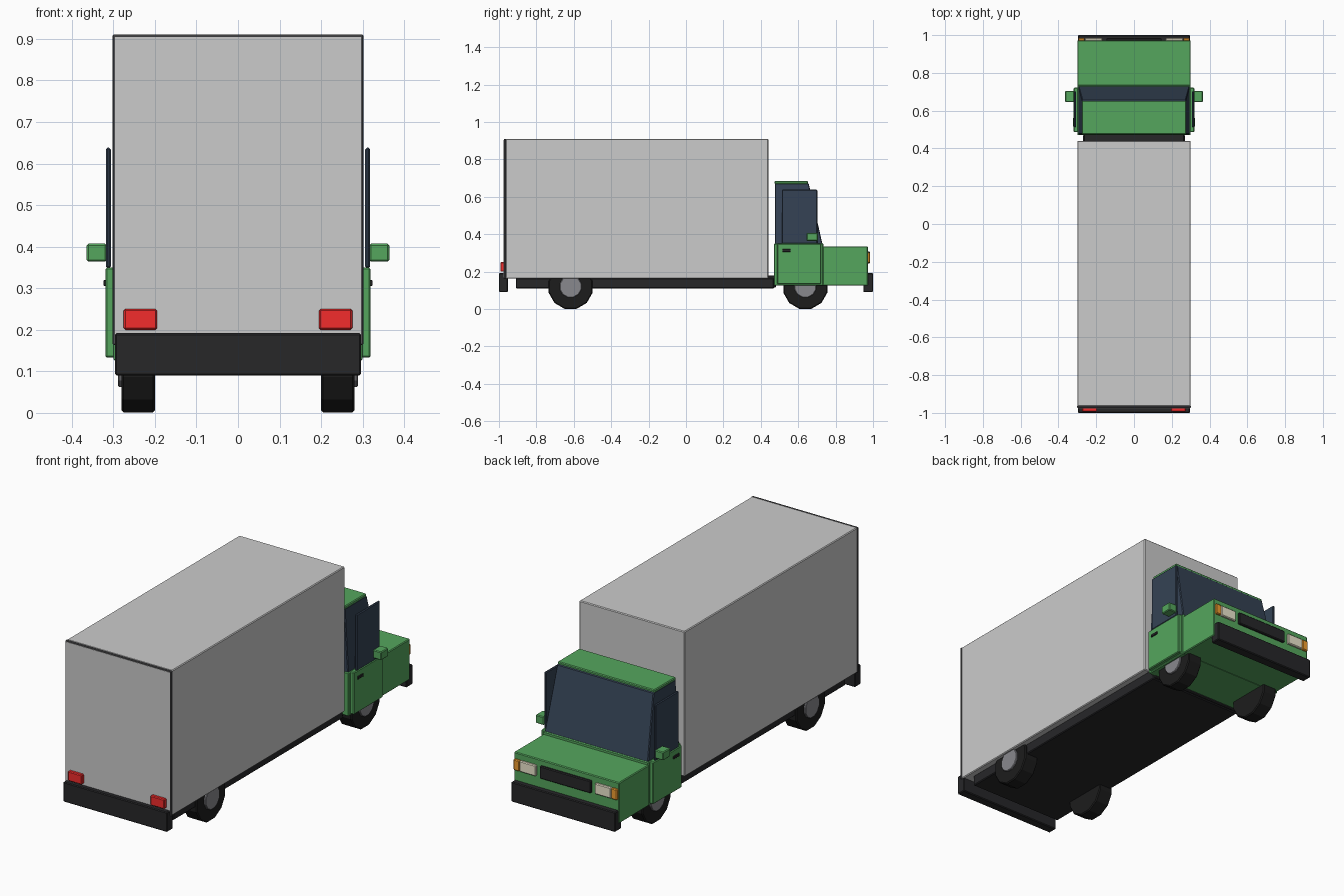
import bpy, bmesh, math
from mathutils import Matrix

if "Cube" in bpy.data.objects:
    bpy.data.objects.remove(bpy.data.objects["Cube"])


def mat(name, r, g, b):
    m = bpy.data.materials.new(name)
    m.diffuse_color = (r, g, b, 1)
    m.use_nodes = True
    m.node_tree.nodes["Principled BSDF"].inputs["Base Color"].default_value = m.diffuse_color
    return m


GREEN = mat("green_paint", 0.09, 0.38, 0.11)
BLACK = mat("black_trim", 0.02, 0.02, 0.022)
TYRE = mat("tyre_rubber", 0.012, 0.012, 0.012)
GLASS = mat("dark_glass", 0.035, 0.055, 0.09)
RIM = mat("rim_metal", 0.25, 0.25, 0.27)
FRAME = mat("frame_grey", 0.08, 0.08, 0.085)
RED = mat("tail_red", 0.9, 0.025, 0.025)
CREAM = mat("headlight_cream", 0.85, 0.8, 0.62)
ORANGE = mat("indicator_orange", 0.9, 0.35, 0.03)


def finish(name, bm, material, bevel):
    bmesh.ops.recalc_face_normals(bm, faces=bm.faces)
    me = bpy.data.meshes.new(name)
    bm.to_mesh(me)
    bm.free()
    ob = bpy.data.objects.new(name, me)
    bpy.context.collection.objects.link(ob)
    if material:
        me.materials.append(material)
    if bevel:
        mod = ob.modifiers.new("Bevel", 'BEVEL')
        mod.width = bevel
        mod.segments = 1
    return ob


def box(name, x, y, z, material=None, bevel=0.004):
    """Box from (min, max) ranges."""
    bm = bmesh.new()
    bmesh.ops.create_cube(bm, size=1)
    for v in bm.verts:
        v.co = [r[0] if c < 0 else r[1] for c, r in zip(v.co, (x, y, z))]
    return finish(name, bm, material, bevel)


def pair(name, x, y, z, material, bevel=0.004):
    """Same box on both sides of the truck."""
    box(name + "_right", x, y, z, material, bevel)
    box(name + "_left", (-x[1], -x[0]), y, z, material, bevel)


def disc(name, x0, x1, y, z, r, sides, material, bevel):
    bm = bmesh.new()
    turn = Matrix.Rotation(math.pi / 2, 4, 'Y') @ Matrix.Rotation(math.pi / sides, 4, 'Z')
    bmesh.ops.create_cone(bm, cap_ends=True, segments=sides, radius1=r, radius2=r,
                          depth=abs(x1 - x0),
                          matrix=Matrix.Translation(((x0 + x1) / 2, y, z)) @ turn)
    return finish(name, bm, material, bevel)


# Cargo body, rear frame and door
box("cargo_box", (-0.3, 0.3), (-0.965, 0.44), (0.163, 0.91))
box("rear_frame", (-0.302, 0.302), (-0.974, -0.962), (0.163, 0.91), FRAME, 0.003)
box("rear_door", (-0.296, 0.296), (-0.976, -0.968), (0.168, 0.904), None, 0)

# Chassis and the link to the cab
box("chassis", (-0.27, 0.27), (-0.91, 0.47), (0.11, 0.165), BLACK)
box("cab_link", (-0.265, 0.265), (0.435, 0.48), (0.115, 0.18), BLACK)

# Cab body and bonnet
box("cab_lower", (-0.3, 0.3), (0.47, 0.735), (0.125, 0.35), GREEN)
box("bonnet", (-0.3, 0.3), (0.73, 0.972), (0.125, 0.335), GREEN)

# Glasshouse with sloped windscreen and narrowing sides
glass = box("cab_glasshouse", (-0.295, 0.295), (0.475, 0.73), (0.345, 0.672), GLASS)
for v in glass.data.vertices:
    if v.co.z > 0.5:
        v.co.x *= 0.275 / 0.295
        if v.co.y > 0.6:
            v.co.y = 0.656
box("cab_roof", (-0.276, 0.276), (0.474, 0.652), (0.667, 0.684), GREEN)

# Doors, door glass, handles, mirrors
pair("door", (0.295, 0.319), (0.487, 0.722), (0.133, 0.35), GREEN)
pair("door_window", (0.306, 0.318), (0.512, 0.702), (0.348, 0.638), GLASS)
pair("door_handle", (0.314, 0.324), (0.515, 0.56), (0.305, 0.32), BLACK, 0.002)
pair("mirror", (0.316, 0.364), (0.645, 0.705), (0.364, 0.407), GREEN)

# Bumpers
box("rear_bumper", (-0.296, 0.296), (-1.0, -0.952), (0.09, 0.192), BLACK)
box("front_bumper", (-0.296, 0.296), (0.948, 1.0), (0.09, 0.192), BLACK)

# Grille and lights
box("grille", (-0.146, 0.146), (0.965, 0.984), (0.243, 0.307), BLACK)
pair("headlight", (0.168, 0.26), (0.965, 0.984), (0.247, 0.303), CREAM)
pair("indicator", (0.261, 0.295), (0.965, 0.984), (0.247, 0.303), ORANGE)
pair("tail_light", (0.195, 0.275), (-0.993, -0.97), (0.2, 0.25), RED)

# Wheels
for axle, y in (("rear", -0.617), ("front", 0.638)):
    for side, s in (("right", 1), ("left", -1)):
        disc(f"{axle}_tyre_{side}", s * 0.2, s * 0.28, y, 0.118, 0.1215, 12, TYRE, 0.005)
        disc(f"{axle}_hub_{side}", s * 0.27, s * 0.289, y, 0.12, 0.06, 12, RIM, 0.003)
